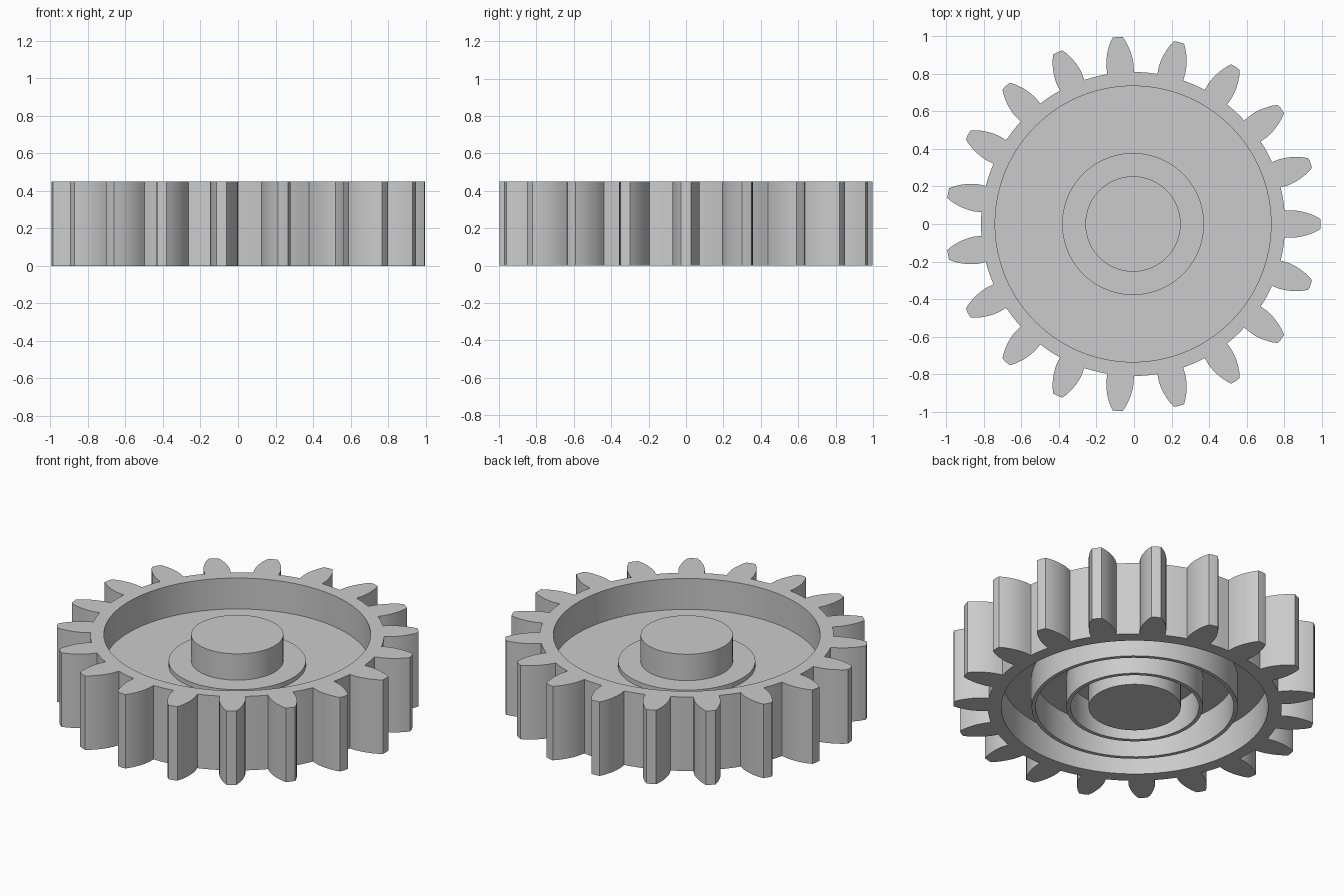
import bpy, bmesh
from math import sin, cos, pi, hypot, atan2

if "Cube" in bpy.data.objects:
    bpy.data.objects.remove(bpy.data.objects["Cube"], do_unlink=True)

TEETH = 19
HEIGHT = 0.45
CENTRE_X = -0.005
PITCH = 2 * pi / TEETH

grey = bpy.data.materials.new("plain grey")
grey.use_nodes = True
grey.diffuse_color = (0.6, 0.6, 0.6, 1)
grey.node_tree.nodes["Principled BSDF"].inputs["Base Color"].default_value = (0.6, 0.6, 0.6, 1)


def finish(bm, name):
    bmesh.ops.recalc_face_normals(bm, faces=bm.faces)
    mesh = bpy.data.meshes.new(name)
    bm.to_mesh(mesh)
    bm.free()
    mesh.materials.append(grey)
    obj = bpy.data.objects.new(name, mesh)
    obj.location.x = CENTRE_X
    bpy.context.collection.objects.link(obj)
    bpy.ops.object.select_all(action='DESELECT')
    obj.select_set(True)
    bpy.context.view_layer.objects.active = obj
    bpy.ops.object.shade_smooth_by_angle(angle=pi / 6)
    return obj


def ring_prism(name, outer, inner, z0, z1):
    """Closed ring between two outlines with matching points."""
    bm = bmesh.new()
    loops = [[bm.verts.new((x, y, z)) for x, y in outline]
             for outline, z in ((outer, z0), (outer, z1), (inner, z1), (inner, z0))]
    n = len(outer)
    for a, b in zip(loops, loops[1:] + loops[:1]):
        for i in range(n):
            j = (i + 1) % n
            bm.faces.new((a[i], a[j], b[j], b[i]))
    return finish(bm, name)


def circle(r, n=96):
    return [(r * cos(2 * pi * i / n), r * sin(2 * pi * i / n)) for i in range(n)]


def disc(name, r, z0, z1, n=96):
    """Solid cylinder."""
    bm = bmesh.new()
    face = bm.faces.new([bm.verts.new((x, y, z0)) for x, y in circle(r, n)])
    top = bmesh.ops.extrude_face_region(bm, geom=[face])["geom"]
    bmesh.ops.translate(bm, vec=(0, 0, z1 - z0),
                        verts=[v for v in top if isinstance(v, bmesh.types.BMVert)])
    return finish(bm, name)


# Toothed rim: one flank as (distance along tooth, half width), mirrored and repeated
flank = [(0.807, 0.071), (0.85, 0.073), (0.88, 0.07), (0.91, 0.064),
         (0.94, 0.055), (0.97, 0.043), (0.998, 0.027)]
tooth = [(u, -w) for u, w in flank] + [(1.0, 0.0)] + [(u, w) for u, w in reversed(flank)]
polar = [(hypot(u, w), atan2(w, u)) for u, w in tooth]
polar += [(0.81, PITCH / 2 + k * PITCH / 12) for k in (-1, 0, 1)]
outline, bore = [], []
for t in range(TEETH):
    for r, a in polar:
        c, s = cos(a + t * PITCH), sin(a + t * PITCH)
        outline.append((r * c, r * s))
        bore.append((0.735 * c, 0.735 * s))
ring_prism("toothed_rim", outline, bore, 0, HEIGHT)

# Web plate with a raised step around the hub
disc("web_plate", 0.745, 0.188, 0.262)
disc("hub_step", 0.378, 0.2, 0.29)

# Central hub, full height
disc("hub", 0.254, 0, HEIGHT)

# Thin stiffening walls on the underside
for name, r in (("outer_rib", 0.568), ("inner_rib", 0.376)):
    ring_prism(name, circle(r), circle(r - 0.022), 0, 0.2)
